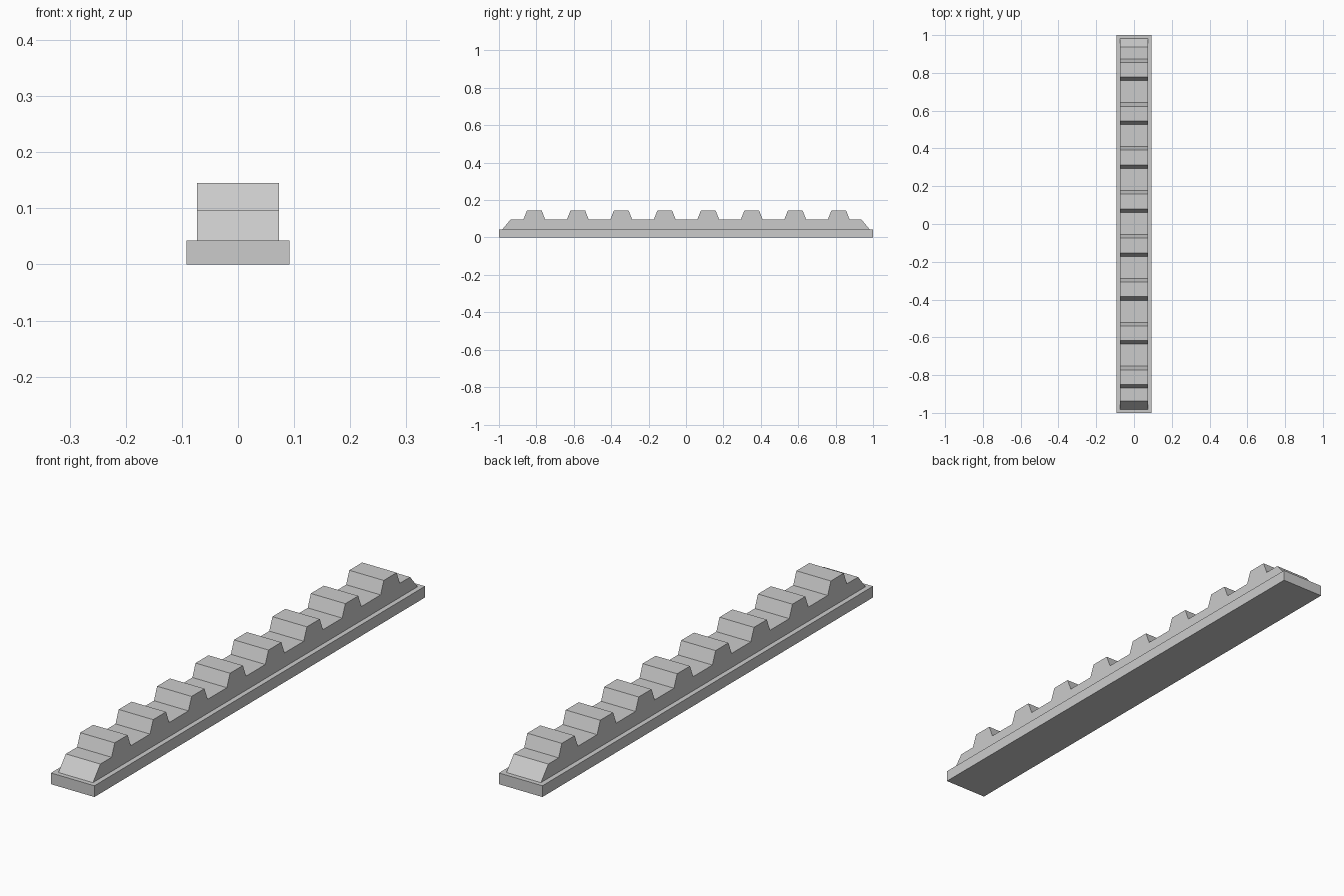
import bpy
import bmesh

if "Cube" in bpy.data.objects:
    bpy.data.objects.remove(bpy.data.objects["Cube"])

BASE_TOP, RACK_TOP, TOOTH_TOP = 0.043, 0.097, 0.145


def extrude_profile(name, profile, half_width):
    """Extrude a (y, z) outline symmetrically along x."""
    bm = bmesh.new()
    face = bm.faces.new([bm.verts.new((-half_width, y, z)) for y, z in profile])
    ext = bmesh.ops.extrude_face_region(bm, geom=[face])
    verts = [g for g in ext["geom"] if isinstance(g, bmesh.types.BMVert)]
    bmesh.ops.translate(bm, verts=verts, vec=(2 * half_width, 0, 0))
    bmesh.ops.recalc_face_normals(bm, faces=bm.faces)
    mesh = bpy.data.meshes.new(name)
    bm.to_mesh(mesh)
    bm.free()
    obj = bpy.data.objects.new(name, mesh)
    bpy.context.collection.objects.link(obj)
    return obj


# Flat base strip
extrude_profile("base_strip", [(-1, 0), (1, 0), (1, BASE_TOP), (-1, BASE_TOP)], 0.092)

# Toothed rack with sloped ends and eight tapered teeth
profile = [(-0.982, BASE_TOP), (-0.937, RACK_TOP)]
for i in range(8):
    c = -0.811 + i * 0.2325
    profile += [(c - 0.058, RACK_TOP), (c - 0.039, TOOTH_TOP),
                (c + 0.039, TOOTH_TOP), (c + 0.058, RACK_TOP)]
profile += [(0.937, RACK_TOP), (0.982, BASE_TOP)]
extrude_profile("toothed_rack", profile, 0.073)
